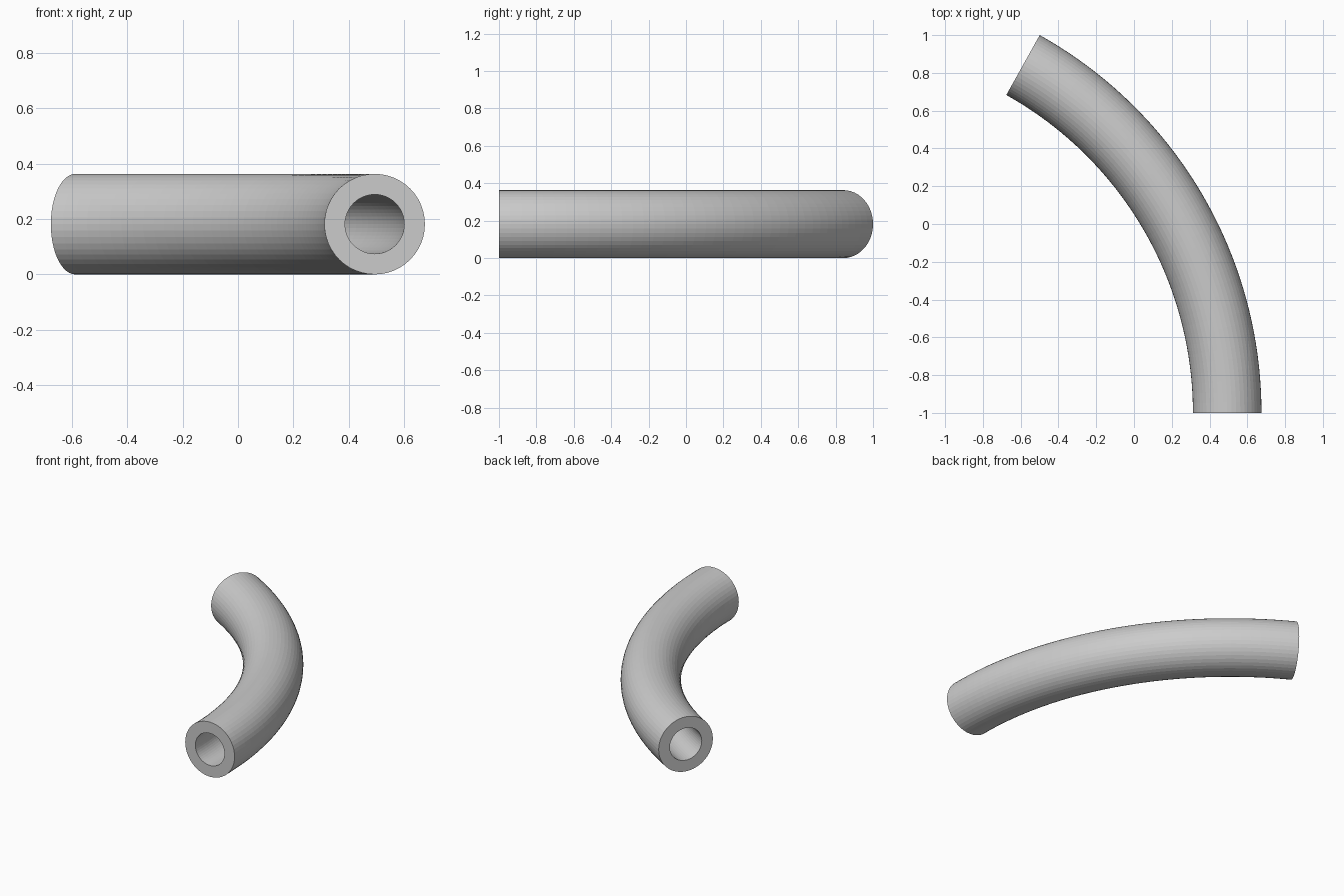
import bpy, bmesh, math
from mathutils import Vector

if "Cube" in bpy.data.objects:
    bpy.data.objects.remove(bpy.data.objects["Cube"])

SIDES, STEPS = 48, 40
R_OUT, R_IN = 0.1815, 0.107            # tube radii
SWEEP = math.radians(60.83)            # bend angle
BEND = 2 / math.sin(SWEEP) - R_OUT     # centreline bend radius
START_X = 0.4935                       # centre of the front opening

bm = bmesh.new()


def circle(radius):
    """Ring of vertices in the front end plane."""
    return [bm.verts.new((START_X + radius * math.cos(a), -1, R_OUT + radius * math.sin(a)))
            for a in (2 * math.pi * i / SIDES for i in range(SIDES))]


def bridge(a, b):
    for i in range(SIDES):
        j = (i + 1) % SIDES
        bm.faces.new((a[i], a[j], b[j], b[i]))


def sweep(radius):
    """Spin a circle about the bend centre; return its first and last rings."""
    first = circle(radius)
    edges = [bm.edges.new((first[i], first[(i + 1) % SIDES])) for i in range(SIDES)]
    res = bmesh.ops.spin(bm, geom=edges, cent=Vector((START_X - BEND, -1, 0)),
                         axis=(0, 0, 1), angle=SWEEP, steps=STEPS)
    last = {e for e in res["geom_last"] if isinstance(e, bmesh.types.BMVert)}
    # order the end ring by angle around the tube centre
    c = sum((v.co for v in last), Vector()) / SIDES
    radial = Vector((math.cos(SWEEP), math.sin(SWEEP), 0))
    key = lambda v: round(math.atan2(v.co.z - c.z, (v.co - c).dot(radial)) * SIDES
                          / (2 * math.pi)) % SIDES
    return first, sorted(last, key=key)


# outer wall, bore and the two annular end faces
outer_a, outer_b = sweep(R_OUT)
inner_a, inner_b = sweep(R_IN)
bridge(outer_a, inner_a)
bridge(outer_b, inner_b)
bmesh.ops.recalc_face_normals(bm, faces=bm.faces)

mesh = bpy.data.meshes.new("curved_pipe")
bm.to_mesh(mesh)
bm.free()
pipe = bpy.data.objects.new("curved_pipe", mesh)
bpy.context.collection.objects.link(pipe)
